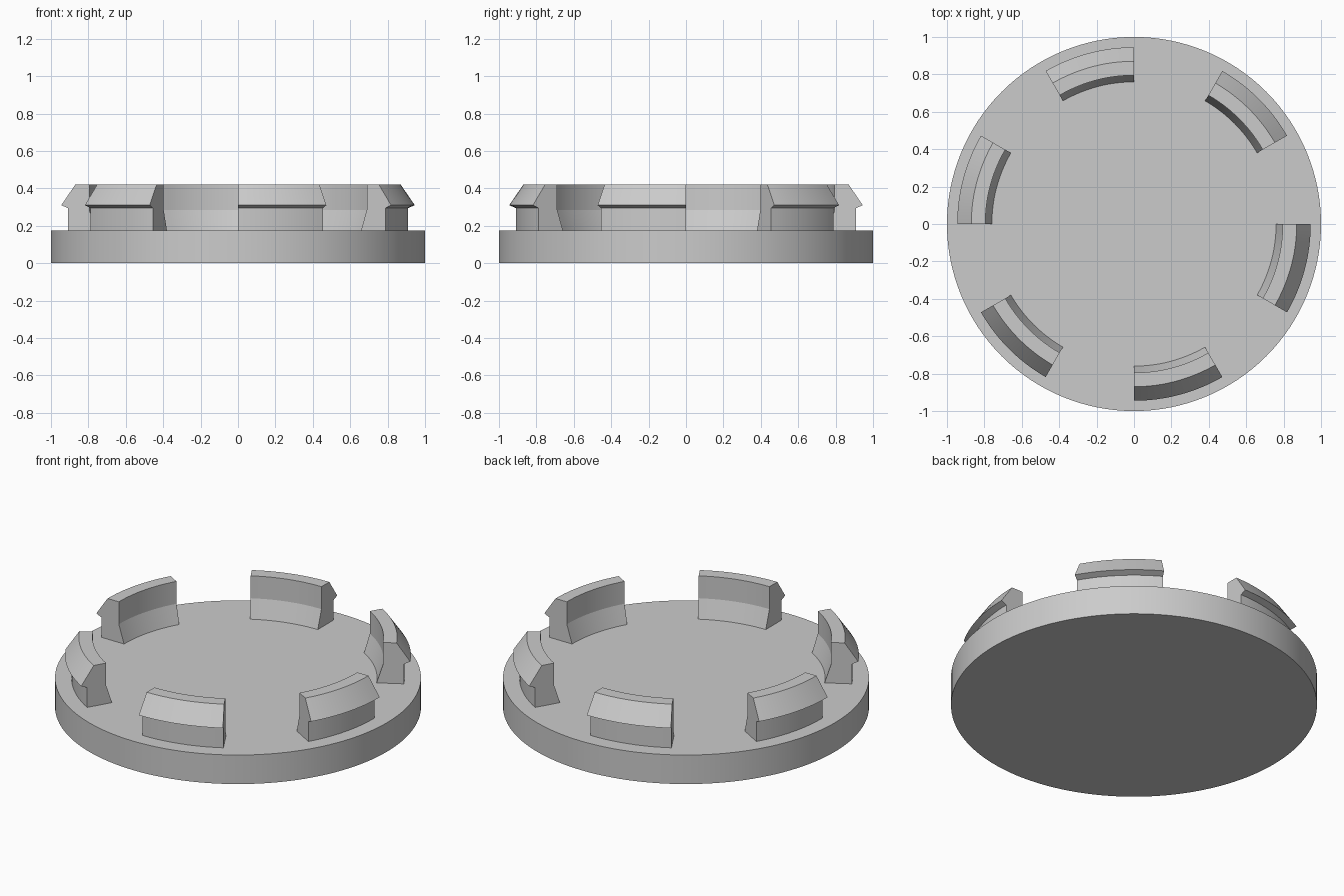
import bpy, bmesh
from math import radians, cos, sin

cube = bpy.data.objects.get("Cube")
if cube:
    bpy.data.objects.remove(cube, do_unlink=True)

grey = bpy.data.materials.new("plain grey")
grey.use_nodes = True
colour = (0.6, 0.6, 0.6, 1)
grey.diffuse_color = colour
grey.node_tree.nodes["Principled BSDF"].inputs["Base Color"].default_value = colour

BASE_TOP = 0.175
SEGMENTS = 12


def finish(bm, name):
    bmesh.ops.recalc_face_normals(bm, faces=bm.faces)
    mesh = bpy.data.meshes.new(name)
    bm.to_mesh(mesh)
    bm.free()
    obj = bpy.data.objects.new(name, mesh)
    bpy.context.collection.objects.link(obj)
    mesh.materials.append(grey)
    bpy.ops.object.select_all(action='DESELECT')
    obj.select_set(True)
    bpy.context.view_layer.objects.active = obj
    bpy.ops.object.shade_smooth_by_angle(angle=radians(15))
    return obj


# Round base disc
bm = bmesh.new()
bmesh.ops.create_cone(bm, cap_ends=True, segments=128, radius1=1, radius2=1, depth=BASE_TOP)
bmesh.ops.translate(bm, verts=bm.verts, vec=(0, 0, BASE_TOP / 2))
finish(bm, "base_disc")

# Hooked clip section as (radius, height), swept through thirty degrees
profile = [(0.76, BASE_TOP), (0.91, BASE_TOP), (0.91, 0.295), (0.945, 0.31),
           (0.87, 0.42), (0.795, 0.42), (0.795, 0.285)]


def clip(name, start):
    bm = bmesh.new()
    rings = []
    for i in range(SEGMENTS + 1):
        a = radians(start + 30 * i / SEGMENTS)
        rings.append([bm.verts.new((r * cos(a), r * sin(a), z)) for r, z in profile])
    for one, two in zip(rings, rings[1:]):
        for j in range(len(profile)):
            k = (j + 1) % len(profile)
            bm.faces.new((one[j], one[k], two[k], two[j]))
    bm.faces.new(rings[0])
    bm.faces.new(rings[-1])
    finish(bm, name)


# Ring of six clips
for n in range(6):
    clip(f"clip_{n + 1}", 30 + 60 * n)
